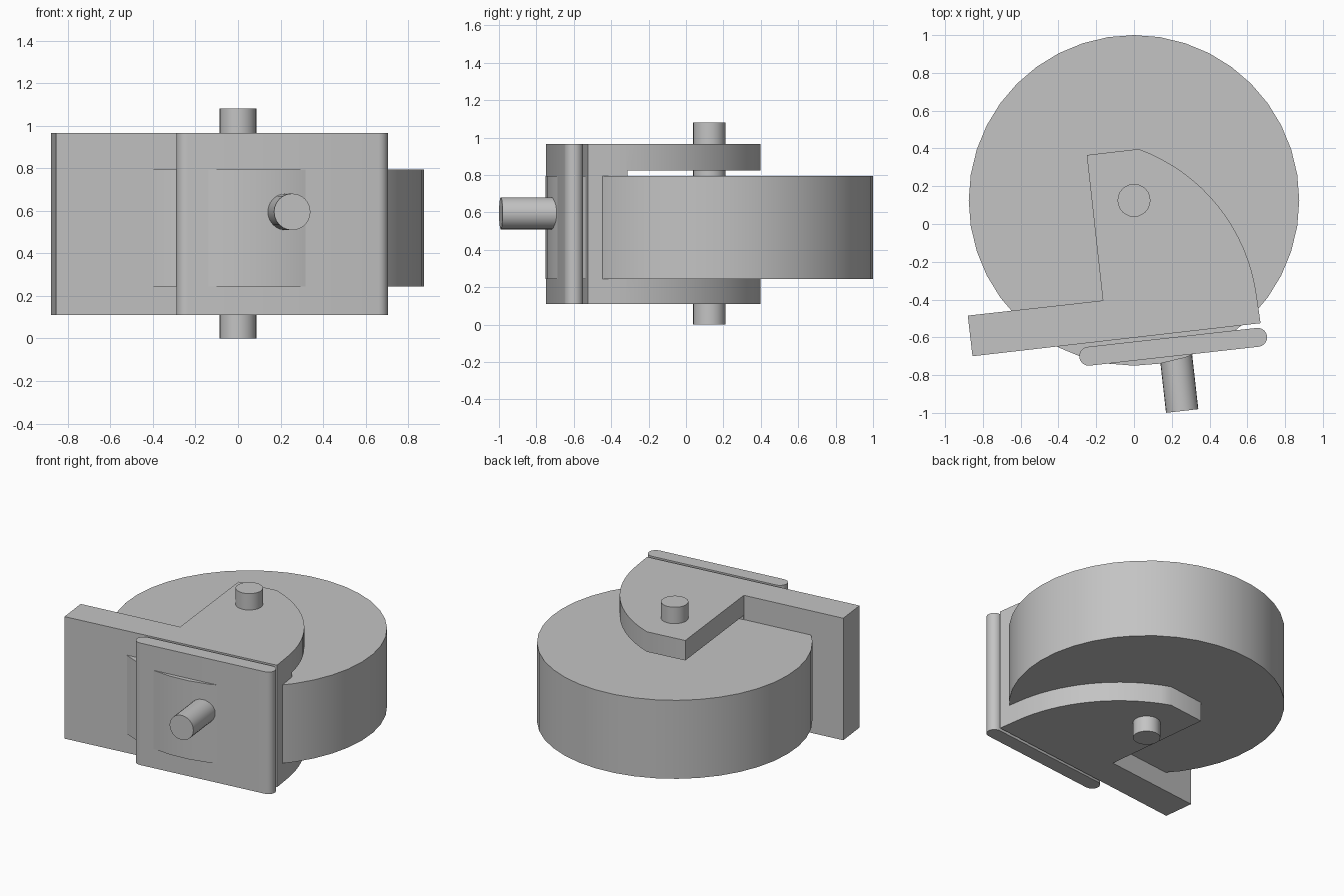
import bpy
import bmesh
from math import pi, cos, sin, atan2, hypot
from mathutils import Vector

if "Cube" in bpy.data.objects:
    bpy.data.objects.remove(bpy.data.objects["Cube"], do_unlink=True)

grey = bpy.data.materials.new("plain grey")
grey.use_nodes = True
colour = (0.55, 0.55, 0.55, 1)
grey.diffuse_color = colour
grey.node_tree.nodes["Principled BSDF"].inputs["Base Color"].default_value = colour


def activate(obj):
    bpy.ops.object.select_all(action="DESELECT")
    obj.select_set(True)
    bpy.context.view_layer.objects.active = obj


def finish(obj):
    activate(obj)
    bpy.ops.object.shade_smooth_by_angle(angle=pi / 6)


def prism(name, outline, bottom, top):
    """Extrude a flat outline straight up."""
    bm = bmesh.new()
    face = bm.faces.new([bm.verts.new((x, y, bottom)) for x, y in outline])
    side = bmesh.ops.extrude_face_region(bm, geom=[face])
    moved = [v for v in side["geom"] if isinstance(v, bmesh.types.BMVert)]
    bmesh.ops.translate(bm, vec=(0, 0, top - bottom), verts=moved)
    bmesh.ops.recalc_face_normals(bm, faces=bm.faces)
    mesh = bpy.data.meshes.new(name)
    bm.to_mesh(mesh)
    bm.free()
    obj = bpy.data.objects.new(name, mesh)
    bpy.context.collection.objects.link(obj)
    mesh.materials.append(grey)
    return obj


def rod(name, start, end, radius, sides):
    """Round bar between two points."""
    start, end = Vector(start), Vector(end)
    axis = end - start
    bpy.ops.mesh.primitive_cylinder_add(
        vertices=sides, radius=radius, depth=axis.length,
        location=(start + end) / 2,
        rotation=axis.to_track_quat("Z", "Y").to_euler())
    obj = bpy.context.object
    obj.name = name
    obj.data.materials.append(grey)
    finish(obj)
    return obj


def arc(centre, radius, first, last, steps):
    return [(centre[0] + radius * cos(first + (last - first) * i / steps),
             centre[1] + radius * sin(first + (last - first) * i / steps))
            for i in range(steps + 1)]


def bulge(a, b, rise, steps):
    """Arc from a to b that rises to the left of the line from b to a."""
    a, b = Vector(a), Vector(b)
    half = (b - a).length / 2
    radius = (half ** 2 + rise ** 2) / (2 * rise)
    out = Vector((a.y - b.y, b.x - a.x)).normalized()
    centre = (a + b) / 2 - out * (radius - rise)
    first = atan2(a.y - centre.y, a.x - centre.x)
    last = atan2(b.y - centre.y, b.x - centre.x)
    return arc(centre, radius, first, last, steps)


# Wheel and its axle
rod("wheel", (0, 0.125, 0.245), (0, 0.125, 0.795), 0.875, 40)
rod("axle", (0, 0.125, 0), (0, 0.125, 1.08), 0.087, 24)

# Bracket: wall and two fork plates, cut from one solid
outline = [(-0.855, -0.70), (0.67, -0.525)]
outline += reversed(bulge((0.025, 0.397), (0.65, -0.385), 0.14, 16))
outline += [(-0.25, 0.365), (-0.165, -0.405), (-0.88, -0.485)]
bracket = prism("bracket", outline, 0.11, 0.965)

# Slot between the fork plates
slot = [(-0.4, -0.428), (0.9, -0.283), (0.9, 0.7), (-0.4, 0.7)]
cutter = prism("slot_cutter", slot, 0.25, 0.825)
cutter.hide_render = True
cut = bracket.modifiers.new("slot", "BOOLEAN")
cut.operation = "DIFFERENCE"
cut.solver = "EXACT"
cut.object = cutter
activate(bracket)
bpy.ops.object.modifier_apply(modifier=cut.name)
bpy.data.objects.remove(cutter, do_unlink=True)
finish(bracket)

# Round-edged pad in front of the bracket
left, right = (0.655, -0.60), (-0.24, -0.70)
tilt = atan2(left[1] - right[1], left[0] - right[0])
pad_outline = arc(left, 0.05, tilt - pi / 2, tilt + pi / 2, 10)
pad_outline += arc(right, 0.05, tilt + pi / 2, tilt + 3 * pi / 2, 10)
finish(prism("front_pad", pad_outline, 0.11, 0.965))

# Peg standing out of the pad
rod("front_peg", (0.22, -0.68, 0.595), (0.255, -0.99, 0.595), 0.086, 24)
